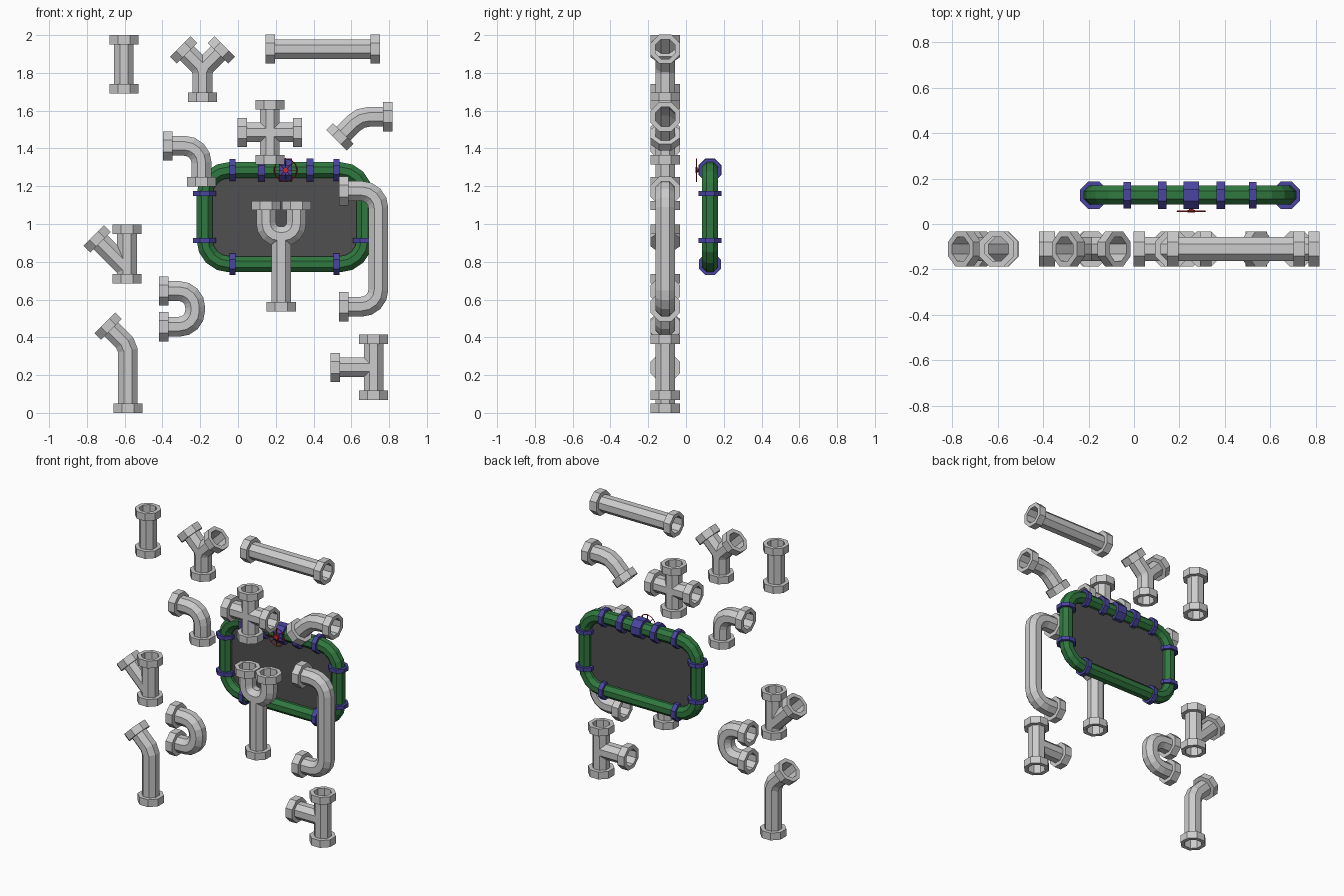
import bpy, bmesh, math
from mathutils import Vector

if "Cube" in bpy.data.objects:
    bpy.data.objects.remove(bpy.data.objects["Cube"])

PIPE, COLLAR, LENGTH = 0.052, 0.077, 0.05     # half widths across flats, collar length


def material(name, rgb):
    m = bpy.data.materials.new(name)
    m.diffuse_color = (*rgb, 1)
    m.use_nodes = True
    m.node_tree.nodes["Principled BSDF"].inputs["Base Color"].default_value = m.diffuse_color
    return m


GREEN = material("green_paint", (0.03, 0.19, 0.05))
BLUE = material("blue_paint", (0.07, 0.06, 0.36))
RED = material("red_paint", (0.6, 0.02, 0.03))
DARK = material("dark_panel", (0.08, 0.08, 0.08))


def finish(bm, name, y, mat=None):
    bmesh.ops.recalc_face_normals(bm, faces=bm.faces)
    me = bpy.data.meshes.new(name)
    bm.to_mesh(me)
    bm.free()
    ob = bpy.data.objects.new(name, me)
    ob.location.y = y
    bpy.context.collection.objects.link(ob)
    if mat:
        me.materials.append(mat)
    return ob


def fillet(pts, r, segs=4, closed=False):
    """Round the corners of a path in the xz plane."""
    pts = [Vector(p) for p in pts]
    n, out = len(pts), []
    for i, p in enumerate(pts):
        if not closed and i in (0, n - 1):
            out.append(p)
            continue
        a = (pts[i - 1] - p).normalized()
        b = (pts[(i + 1) % n] - p).normalized()
        half = a.angle(b) / 2
        centre = p + (a + b).normalized() * (r / math.sin(half))
        va = p + a * (r / math.tan(half)) - centre
        vb = p + b * (r / math.tan(half)) - centre
        total = va.angle(vb)
        for k in range(segs + 1):
            t = k / segs
            v = (va * math.sin((1 - t) * total) + vb * math.sin(t * total)) / math.sin(total)
            out.append(centre + v)
    return out


def ring(bm, p, d, r, stretch=1):
    """Octagon around p, square to the direction d."""
    rr, vs = r / math.cos(math.pi / 8), []
    for k in range(8):
        a = (k + 0.5) * math.pi / 4
        s = rr * math.cos(a) * stretch
        vs.append(bm.verts.new((p.x - d.y * s, rr * math.sin(a), p.y + d.x * s)))
    return vs


def skin(bm, rings, closed=False):
    pairs = list(zip(rings, rings[1:])) + ([(rings[-1], rings[0])] if closed else [])
    for a, b in pairs:
        for k in range(8):
            bm.faces.new((a[k], a[(k + 1) % 8], b[(k + 1) % 8], b[k]))


def tube(bm, pts, r, closed=False):
    rings, n = [], len(pts)
    for i, p in enumerate(pts):
        first, last = i == 0 and not closed, i == n - 1 and not closed
        d1 = None if first else (p - pts[i - 1]).normalized()
        d2 = None if last else (pts[(i + 1) % n] - p).normalized()
        d1, d2 = d1 or d2, d2 or d1
        d = (d1 + d2).normalized()
        rings.append(ring(bm, p, d, r, 1 / d.dot(d1)))
    skin(bm, rings, closed)


def collar(bm, p, d, r_in, r_out, length):
    q = p - d * length
    skin(bm, [ring(bm, q, d, r_in), ring(bm, q, d, r_out),
              ring(bm, p, d, r_out), ring(bm, p, d, r_in)])


def fitting(name, *runs, r=0.09, segs=4):
    """Each run: (points, collar on start as well as end)."""
    bm = bmesh.new()
    for pts, both in runs:
        path = fillet(pts, r, segs)
        tube(bm, path, PIPE)
        collar(bm, path[-1], (path[-1] - path[-2]).normalized(), PIPE, COLLAR, LENGTH)
        if both:
            collar(bm, path[0], (path[0] - path[1]).normalized(), PIPE, COLLAR, LENGTH)
    return finish(bm, name, -0.11)


# Loose grey pipe fittings in the front plane
fitting("short_straight_pipe", ([(-0.604, 1.692), (-0.604, 2.0)], True))
fitting("long_straight_pipe", ([(0.145, 1.926), (0.752, 1.926)], True))
fitting("y_branch_pipe",
        ([(-0.188, 1.645), (-0.188, 1.822), (-0.306, 1.94)], True),
        ([(-0.188, 1.77), (-0.188, 1.822), (-0.07, 1.94)], False), r=0.04, segs=1)
fitting("cross_pipe",
        ([(-0.002, 1.485), (0.34, 1.485)], True),
        ([(0.169, 1.314), (0.169, 1.656)], True))
fitting("short_angled_pipe", ([(0.522, 1.443), (0.647, 1.568), (0.817, 1.568)], True), r=0.12, segs=2)
fitting("elbow_pipe", ([(-0.398, 1.414), (-0.193, 1.414), (-0.193, 1.199)], True))
fitting("long_return_pipe",
        ([(0.536, 1.175), (0.743, 1.175), (0.743, 0.562), (0.536, 0.562)], True))
fitting("fork_pipe",
        ([(0.149, 1.123), (0.149, 0.934), (0.309, 0.934), (0.309, 1.123)], True),
        ([(0.229, 0.934), (0.229, 0.536)], False), r=0.07)
fitting("side_branch_pipe",
        ([(-0.588, 0.684), (-0.588, 0.997)], True),
        ([(-0.588, 0.764), (-0.763, 0.939)], False))
fitting("u_bend_pipe",
        ([(-0.417, 0.645), (-0.227, 0.645), (-0.227, 0.456), (-0.417, 0.456)], True), r=0.085)
fitting("long_angled_pipe", ([(-0.583, 0.0), (-0.583, 0.355), (-0.705, 0.477)], True), r=0.06, segs=1)
fitting("tee_pipe",
        ([(0.718, 0.069), (0.718, 0.414)], True),
        ([(0.718, 0.241), (0.491, 0.241)], False))

# Green frame: rounded rectangle of octagonal pipe
Y, X0, X1, Z0, Z1 = 0.127, -0.177, 0.67, 0.787, 1.285
corners = [(X0, Z0), (X1, Z0), (X1, Z1), (X0, Z1)]
outline = fillet(corners, 0.13, 4, closed=True)
bm = bmesh.new()
tube(bm, outline, 0.042, closed=True)
finish(bm, "frame_pipe", Y, GREEN)

# Dark panel filling the frame
bm = bmesh.new()
bm.faces.new([bm.verts.new((p.x, 0, p.y)) for p in outline])
finish(bm, "back_panel", Y, DARK)

# Blue bands around the frame: position, direction, half width, length
ALONG, UP = Vector((1, 0)), Vector((0, 1))
bands = [(x, z, ALONG, 0.058, 0.032) for x in (-0.03, 0.522) for z in (Z0, Z1)]
bands += [(x, z, UP, 0.06, 0.026) for x in (X0, X1) for z in (0.912, 1.162)]
bands += [(x, Z1, ALONG, 0.061, w) for x, w in ((0.124, 0.038), (0.252, 0.07), (0.381, 0.038))]
bm = bmesh.new()
for x, z, d, r, w in bands:
    collar(bm, Vector((x, z)) + d * w / 2, d, 0.042, r, w)
finish(bm, "frame_bands", Y, BLUE)

# Red valve handwheel with spokes, hub and stem
VX, VZ, VY = 0.252, 1.285, 0.056


def paint(name):
    bpy.context.object.name = name
    bpy.context.object.data.materials.append(RED)


bpy.ops.mesh.primitive_torus_add(major_segments=12, minor_segments=4, major_radius=0.061,
                                 minor_radius=0.003, location=(VX, VY, VZ),
                                 rotation=(math.pi / 2, 0, 0))
paint("valve_wheel_rim")
for i in range(4):
    bpy.ops.mesh.primitive_cube_add(size=1, location=(VX, VY, VZ),
                                    rotation=(0, i * math.pi / 4, 0))
    bpy.context.object.scale = (0.122, 0.003, 0.004)
    paint("valve_wheel_spoke")
for name, r, depth, y in (("valve_hub", 0.016, 0.012, VY), ("valve_stem", 0.01, 0.03, VY + 0.012)):
    bpy.ops.mesh.primitive_cylinder_add(vertices=8, radius=r, depth=depth, location=(VX, y, VZ),
                                        rotation=(math.pi / 2, 0, 0))
    paint(name)
